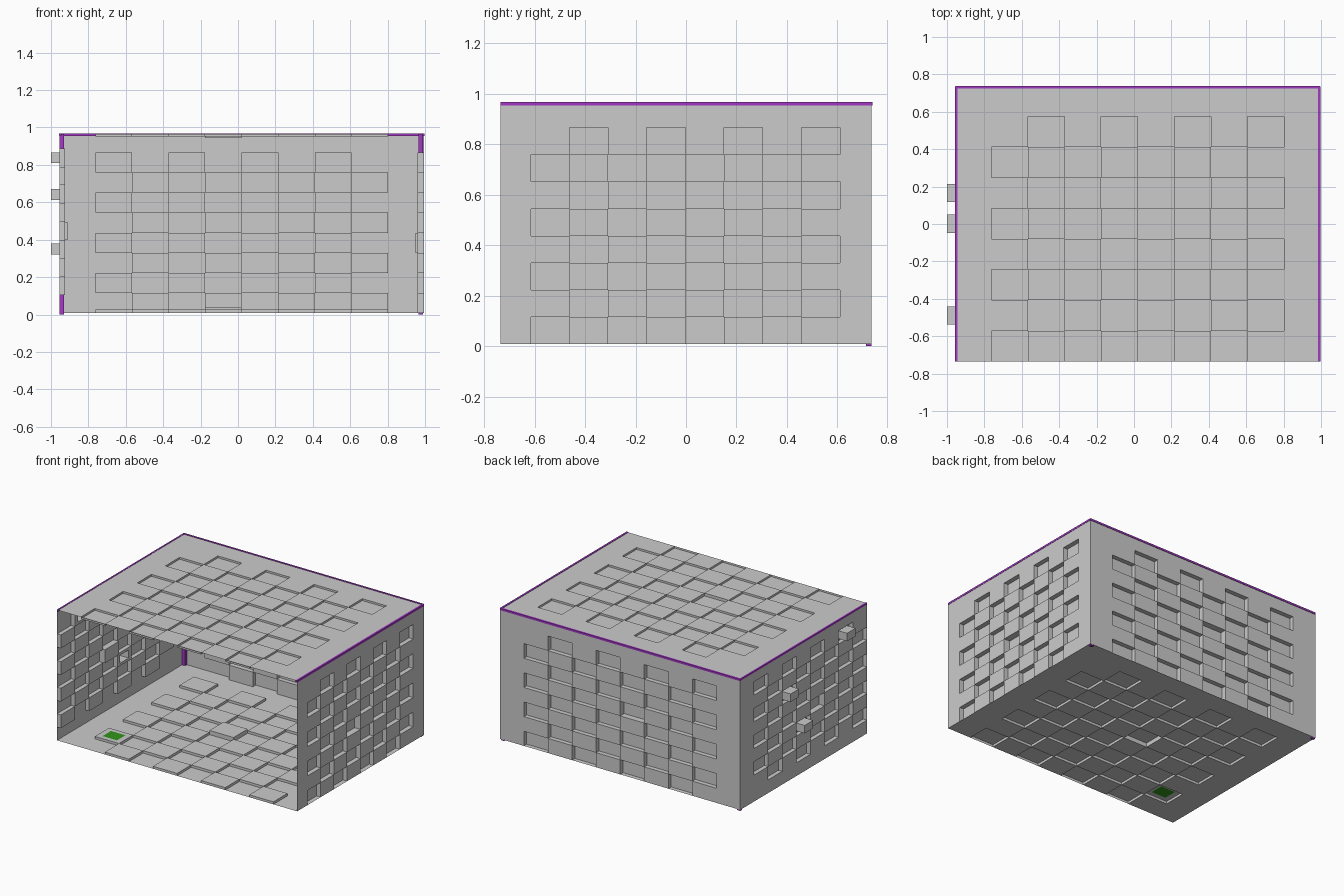
import bpy, bmesh
from mathutils import Vector

if "Cube" in bpy.data.objects:
    bpy.data.objects.remove(bpy.data.objects["Cube"])

# Overall box limits
X0, X1, Y0, Y1, Z0, Z1 = -0.955, 0.995, -0.735, 0.735, 0.008, 0.965


def material(name, color):
    m = bpy.data.materials.new(name)
    m.diffuse_color = (*color, 1)
    m.use_nodes = True
    m.node_tree.nodes["Principled BSDF"].inputs["Base Color"].default_value = m.diffuse_color
    return m


PURPLE = material("purple", (0.36, 0.04, 0.55))
GREEN = material("green", (0.03, 0.3, 0.01))


def divisions(lo, first, last, hi):
    """Panel edges plus eight equal tiles between first and last."""
    d = [lo] + [first + (last - first) * i / 8 for i in range(9)] + [hi]
    return sorted(set(round(v, 4) for v in d))


def panel(name, place, inward, us, vs, u_first, v_first, parity, depth,
          deep=None, studs=(), lit=None, deep_extra=0.013):
    """Sheet with a checker of tiles pushed inward. place(u, v) gives the
    sheet point; tiles count from u_first, v_first."""
    bm = bmesh.new()
    n = Vector(inward)

    def ring(u0, u1, v0, v1, d):
        return [bm.verts.new(Vector(place(u, v)) + n * d)
                for u, v in ((u0, v0), (u1, v0), (u1, v1), (u0, v1))]

    def bridge(a, b):
        for k in range(4):
            j = (k + 1) % 4
            bm.faces.new((a[k], a[j], b[j], b[k]))

    for i in range(len(us) - 1):
        for j in range(len(vs) - 1):
            cell = (us[i], us[i + 1], vs[j], vs[j + 1])
            c, r = i - u_first, j - v_first
            outer = ring(*cell, 0)
            if not (0 <= c < 8 and 0 <= r < 8 and (c + r) % 2 == parity):
                bm.faces.new(outer)
                continue
            d = depth + (deep_extra if (c, r) == deep else 0)
            tile = ring(*cell, d)
            bridge(outer, tile)
            if (c, r) in studs or (c, r) == lit:
                # Smaller square set into the tile
                mu, mv = (cell[1] - cell[0]) * 0.2, (cell[3] - cell[2]) * 0.2
                small = (cell[0] + mu, cell[1] - mu, cell[2] + mv, cell[3] - mv)
                inset = ring(*small, d)
                bridge(tile, inset)
                if (c, r) == lit:
                    bm.faces.new(inset).material_index = 1
                else:
                    cap = ring(*small, -0.045)
                    bridge(inset, cap)
                    bm.faces.new(cap)
            else:
                bm.faces.new(tile)
    bmesh.ops.remove_doubles(bm, verts=bm.verts, dist=1e-4)
    bmesh.ops.recalc_face_normals(bm, faces=bm.faces)
    bm.faces.ensure_lookup_table()
    if sum(f.normal.dot(n) * f.calc_area() for f in bm.faces) > 0:
        bmesh.ops.reverse_faces(bm, faces=bm.faces)
    me = bpy.data.meshes.new(name)
    bm.to_mesh(me)
    bm.free()
    ob = bpy.data.objects.new(name, me)
    bpy.context.collection.objects.link(ob)
    if lit:
        grey = material("grey", (0.8, 0.8, 0.8))
        me.materials.append(grey)
        me.materials.append(GREEN)


xs = divisions(X0, -0.762, 0.802, X1)
ys_front = divisions(Y0, Y0, 0.575, Y1)        # tiles reach the front edge
ys_mid = divisions(Y0, -0.615, 0.61, Y1)
zs_low = divisions(Z0, Z0, 0.866, Z1)          # tiles reach the bottom edge
zs_mid = divisions(Z0, 0.105, 0.887, Z1)

# Five panels, front left open
panel("floor", lambda u, v: (u, v, Z0), (0, 0, 1), xs, ys_front, 1, 0, 1, 0.018,
      deep=(3, 4), lit=(0, 1))
panel("roof", lambda u, v: (u, v, Z1), (0, 0, -1), xs, ys_front, 1, 0, 0, 0.014,
      deep=(3, 3), deep_extra=0.007)
panel("back_wall", lambda u, v: (u, Y1, v), (0, -1, 0), xs, zs_low, 1, 0, 1, 0.033,
      deep=(3, 4))
panel("right_wall", lambda u, v: (X1, u, v), (-1, 0, 0), ys_mid, zs_low, 1, 0, 0, 0.034,
      deep=(3, 3))
panel("left_wall", lambda u, v: (X0, u, v), (1, 0, 0), ys_front, zs_mid, 0, 1, 0, 0.031,
      deep=(3, 3), studs=((1, 7), (5, 5), (4, 2)))


def strip(name, x0, x1, y0, y1, z0, z1):
    bpy.ops.mesh.primitive_cube_add(
        size=1, location=((x0 + x1) / 2, (y0 + y1) / 2, (z0 + z1) / 2))
    ob = bpy.context.object
    ob.name = name
    ob.scale = (x1 - x0, y1 - y0, z1 - z0)
    ob.data.materials.append(PURPLE)


# Purple trim: three top edges and the two rear corner posts
strip("back_top_trim", X0, X1, 0.724, 0.738, 0.954, 0.968)
strip("left_top_trim", -0.957, -0.945, Y0, Y1, 0.956, 0.967)
strip("right_top_trim", 0.983, 0.997, Y0, Y1, 0.954, 0.968)
strip("left_corner_post", -0.954, -0.93, 0.714, 0.734, 0.0, 0.964)
strip("right_corner_post", 0.964, 0.988, 0.714, 0.734, 0.0, 0.964)
